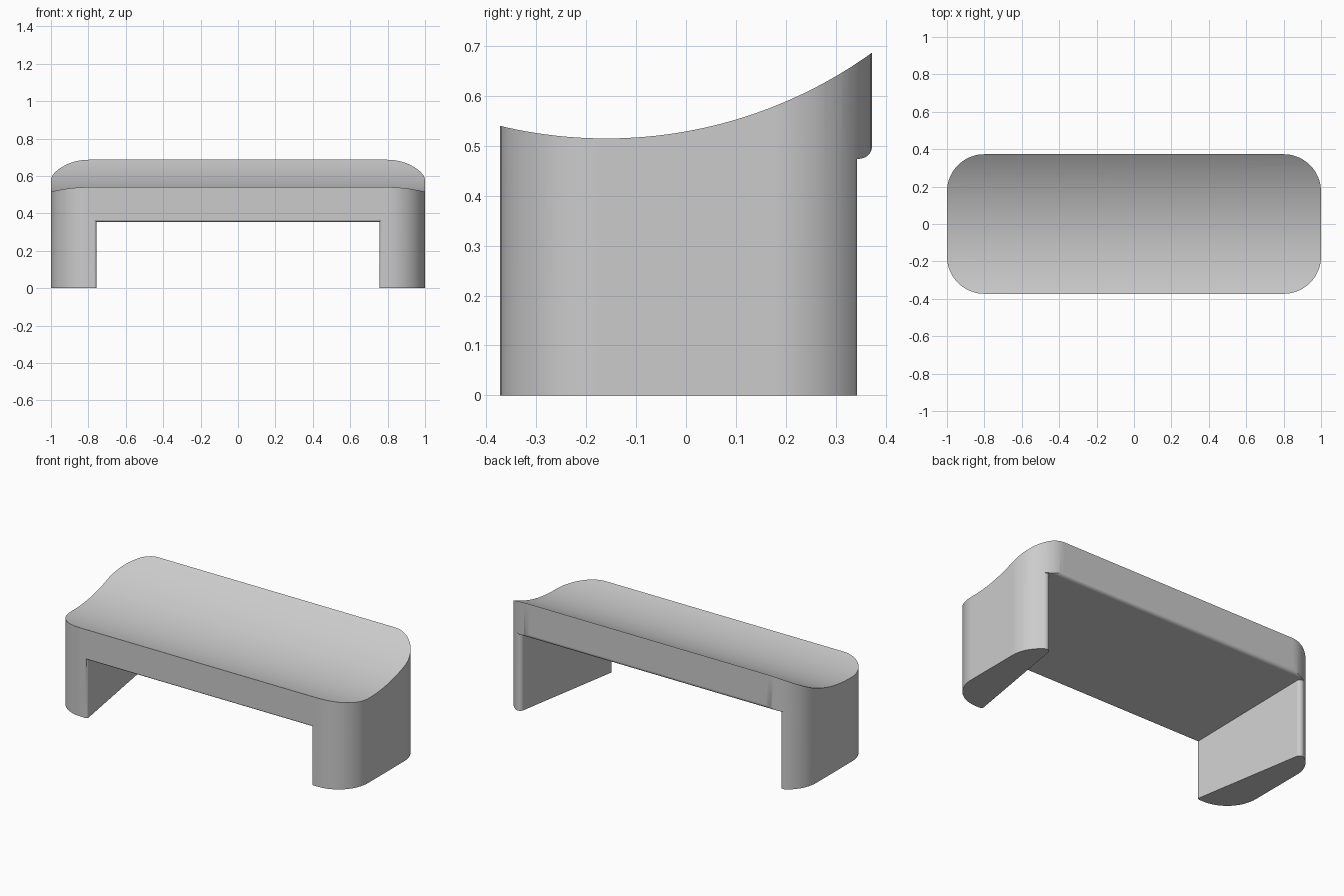
import bpy
import bmesh
from math import sin, cos, radians, degrees, atan, hypot
from mathutils import Vector

cube = bpy.data.objects.get("Cube")
if cube:
    bpy.data.objects.remove(cube, do_unlink=True)

HALF_X, HALF_Y, CORNER = 1.0, 0.373, 0.2
DRAFT = 0.168                      # the opening widens towards the back
NORMAL = 270 + degrees(atan(DRAFT))


def arc(u, v, r, start, end, steps):
    angles = [radians(start + (end - start) * i / steps) for i in range(steps + 1)]
    return [(u + r * cos(a), v + r * sin(a)) for a in angles]


def prism(name, points, place, low, high):
    """Extrude a 2D profile between two depths; place maps (u, v, depth) to 3D."""
    bm = bmesh.new()
    ends = [[bm.verts.new(place(u, v, d)) for u, v in points] for d in (low, high)]
    for ring in ends:
        bm.faces.new(ring)
    for i in range(len(points)):
        j = (i + 1) % len(points)
        bm.faces.new((ends[0][i], ends[0][j], ends[1][j], ends[1][i]))
    bmesh.ops.recalc_face_normals(bm, faces=bm.faces)
    mesh = bpy.data.meshes.new(name)
    bm.to_mesh(mesh)
    bm.free()
    obj = bpy.data.objects.new(name, mesh)
    bpy.context.collection.objects.link(obj)
    return obj


def combine(target, tool, operation):
    mod = target.modifiers.new("combine", 'BOOLEAN')
    mod.operation, mod.object, mod.solver = operation, tool, 'EXACT'
    bpy.context.view_layer.objects.active = target
    bpy.ops.object.modifier_apply(modifier=mod.name)
    bpy.data.objects.remove(tool, do_unlink=True)


def drafted_edge(start, back_y, back_angle, front_r=0.012, back_r=0.025):
    """Sloping line along y with a rounded lip at the front and the back."""
    def centre(y, r):
        return y, start + DRAFT * (y + HALF_Y) + r * hypot(1, DRAFT)
    front = arc(*centre(-HALF_Y + front_r, front_r), front_r, 180, NORMAL, 8)
    back = arc(*centre(back_y, back_r), back_r, NORMAL, back_angle, 10)
    out = Vector((cos(radians(back_angle)), sin(radians(back_angle)))) * 0.2
    return ([(-0.6, front[0][1])] + front + back
            + [(back[-1][0] + out.x, back[-1][1] + out.y)])


# Bench block with rounded corners
outline = []
for n, (sx, sy) in enumerate([(1, 1), (-1, 1), (-1, -1), (1, -1)]):
    outline += arc(sx * (HALF_X - CORNER), sy * (HALF_Y - CORNER), CORNER,
                   90 * n, 90 * n + 90, 20)
bench = prism("bench", outline, lambda u, v, d: (u, v, d), 0, 0.9)

# Dished seat, cut by a large cylinder lying along x
seat = arc(-0.16, 0.515 + 0.912, 0.912, 225, 325, 80)
seat_cutter = prism("seat_cutter", seat + [(0.7, 1.6), (-0.9, 1.6)],
                    lambda u, v, d: (d, u, v), -1.5, 1.5)
combine(bench, seat_cutter, 'DIFFERENCE')

# Opening between the legs: sloped underside crossed with splayed leg faces
underside = drafted_edge(0.353, 0.348, 360)
opening = prism("opening", underside + [(underside[-1][0], -0.2), (-0.6, -0.2)],
                lambda u, v, d: (d, u, v), -1.5, 1.5)
leg_face = drafted_edge(0.755, 0.318, 394)
mirrored = [(u, -v) for u, v in reversed(leg_face)]
plan = prism("leg_plan", leg_face + [(0.6, leg_face[-1][1]), (0.6, -leg_face[-1][1])] + mirrored,
             lambda u, v, d: (v, u, d), -0.1, 0.8)
combine(opening, plan, 'INTERSECT')
combine(bench, opening, 'DIFFERENCE')

# Finish
grey = bpy.data.materials.new("light grey")
grey.use_nodes = True
colour = (0.6, 0.6, 0.6, 1)
grey.diffuse_color = colour
grey.node_tree.nodes["Principled BSDF"].inputs["Base Color"].default_value = colour
bench.data.materials.clear()
bench.data.materials.append(grey)
bpy.ops.object.select_all(action='DESELECT')
bench.select_set(True)
bpy.context.view_layer.objects.active = bench
bpy.ops.object.shade_smooth_by_angle(angle=radians(30))
weighted = bench.modifiers.new("even_shading", 'WEIGHTED_NORMAL')
weighted.keep_sharp = True
